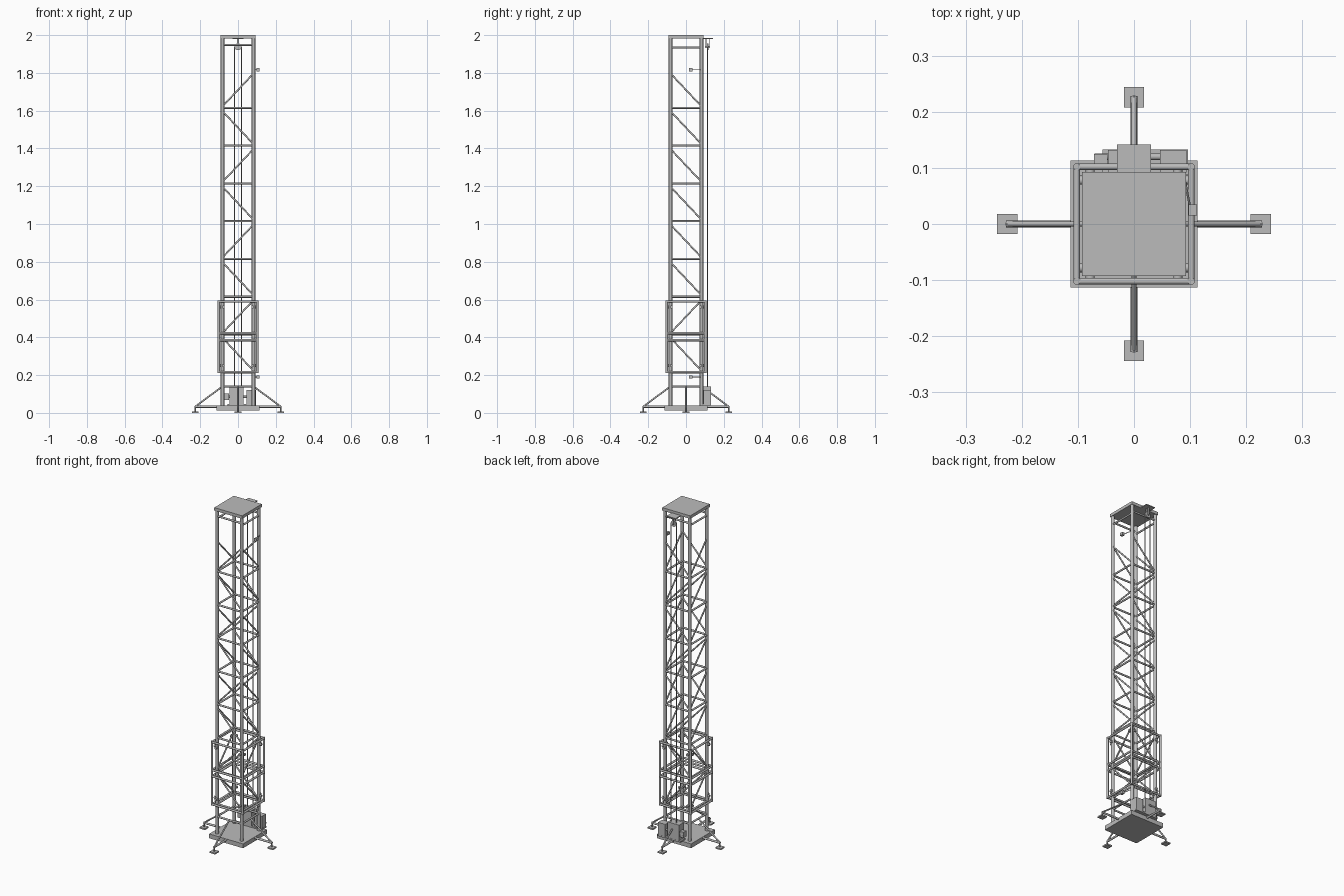
import bpy, bmesh
from math import radians
from mathutils import Vector, Matrix

if "Cube" in bpy.data.objects:
    bpy.data.objects.remove(bpy.data.objects["Cube"])

GREY = (0.5, 0.5, 0.5, 1)
grey = bpy.data.materials.new("steel grey")
grey.use_nodes = True
grey.diffuse_color = GREY
grey.node_tree.nodes["Principled BSDF"].inputs["Base Color"].default_value = GREY


def finish(name, bm, smooth=False):
    mesh = bpy.data.meshes.new(name)
    bm.to_mesh(mesh)
    bm.free()
    mesh.materials.append(grey)
    obj = bpy.data.objects.new(name, mesh)
    bpy.context.collection.objects.link(obj)
    if smooth:
        bpy.ops.object.select_all(action="DESELECT")
        obj.select_set(True)
        bpy.context.view_layer.objects.active = obj
        bpy.ops.object.shade_smooth_by_angle(angle=radians(40))


def add_box(bm, centre, size):
    m = Matrix.Translation(centre) @ Matrix.Diagonal((*size, 1))
    bmesh.ops.create_cube(bm, size=1, matrix=m)


def add_rod(bm, a, b, r, sides=12):
    """Round bar from a to b."""
    a, b = Vector(a), Vector(b)
    turn = (b - a).to_track_quat("Z", "Y").to_matrix().to_4x4()
    bmesh.ops.create_cone(bm, cap_ends=True, segments=sides, radius1=r, radius2=r,
                          depth=(b - a).length,
                          matrix=Matrix.Translation((a + b) / 2) @ turn)


def box(name, centre, size):
    bm = bmesh.new()
    add_box(bm, centre, size)
    finish(name, bm)


def add_ring(bm, half, z, r):
    """Four round bars forming a horizontal square."""
    for s in (-half, half):
        add_rod(bm, (-half, s, z), (half, s, z), r)
        add_rod(bm, (s, -half, z), (s, half, z), r)


CORNERS = [(x, y) for x in (-1, 1) for y in (-1, 1)]
P = 0.082

# Base and top plates
box("base_plate", (0, 0, 0.026), (0.226, 0.226, 0.026))
box("top_plate", (0, 0, 1.991), (0.186, 0.186, 0.018))

# Mast corner posts
bm = bmesh.new()
for x, y in CORNERS:
    add_rod(bm, (x * P, y * P, 0.037), (x * P, y * P, 1.984), 0.0095, 16)
finish("mast_posts", bm, True)

# Mast horizontals
levels = [0.215 + 0.2 * i for i in range(8)]
bm = bmesh.new()
for z in [0.14] + levels:
    add_ring(bm, P, z, 0.0055)
for s in (-P, P):
    add_rod(bm, (-P, s, 1.948), (P, s, 1.948), 0.0055)
    add_rod(bm, (s, -P, 1.934), (s, P, 1.934), 0.0055)
finish("mast_horizontals", bm, True)

# Mast diagonals: alternating on front and back, mostly repeating on the sides
bm = bmesh.new()
for i, z in enumerate(levels):
    lo, hi = z + 0.008, z + 0.182
    fx = P if i % 2 else -P
    sy = P if i == 1 else -P
    for s in (-P, P):
        add_rod(bm, (-fx, s, lo), (fx, s, hi), 0.0045)
        add_rod(bm, (s, -sy, lo), (s, sy, hi), 0.0045)
finish("mast_diagonals", bm, True)

# Carriage sleeve around the mast
C = 0.102
bm = bmesh.new()
for x, y in CORNERS:
    add_rod(bm, (x * C, y * C, 0.21), (x * C, y * C, 0.596), 0.0065)
for z in (0.216, 0.385, 0.422, 0.59):
    add_ring(bm, C, z, 0.006)
finish("carriage_frame", bm, True)

# Guide rollers inside the carriage corners
bm = bmesh.new()
for x, y in CORNERS:
    for z in (0.25, 0.56):
        add_rod(bm, (x * 0.092, y * 0.078, z), (x * 0.102, y * 0.078, z), 0.008)
        add_rod(bm, (x * 0.078, y * 0.092, z), (x * 0.078, y * 0.102, z), 0.008)
finish("guide_rollers", bm, True)

# Outriggers with braces, screws and foot pads on four sides
for name, angle in (("left", 0), ("back", 90), ("right", 180), ("front", 270)):
    bm = bmesh.new()
    add_rod(bm, (0.1, 0, 0.033), (0.228, 0, 0.033), 0.006)
    add_rod(bm, (0.083, 0, 0.14), (0.224, 0, 0.035), 0.0045)
    add_rod(bm, (0.226, 0, 0.006), (0.226, 0, 0.036), 0.004)
    add_box(bm, (0.226, 0, 0.004), (0.036, 0.036, 0.008))
    bm.transform(Matrix.Rotation(radians(angle), 4, "Z"))
    finish(name + "_outrigger", bm, True)

# Winch at the back
box("winch_bed", (0.02, 0.11, 0.043), (0.152, 0.046, 0.008))
box("winch_housing", (-0.008, 0.109, 0.093), (0.076, 0.046, 0.096))
box("winch_motor", (0.07, 0.112, 0.084), (0.048, 0.04, 0.074))
box("winch_brake", (-0.059, 0.112, 0.085), (0.024, 0.026, 0.034))
bm = bmesh.new()
add_rod(bm, (-0.07, 0.12, 0.085), (0.056, 0.12, 0.085), 0.006)
finish("winch_shaft", bm, True)

# Head bracket and pulley, its axle pointing front to back
box("pulley_bracket", (0, 0.116, 1.983), (0.06, 0.052, 0.005))
bm = bmesh.new()
add_rod(bm, (0, 0.11, 1.938), (0, 0.12, 1.938), 0.018, 20)
finish("pulley_wheel", bm, True)
bm = bmesh.new()
for y in (0.106, 0.124):
    add_box(bm, (0, y, 1.957), (0.01, 0.003, 0.05))
add_rod(bm, (0, 0.1, 1.938), (0, 0.128, 1.938), 0.004)
finish("pulley_hanger", bm, True)

# Hoist cables
bm = bmesh.new()
for x in (-0.018, 0.018):
    add_rod(bm, (x, 0.115, 0.13), (x, 0.115, 1.938), 0.0025, 8)
finish("hoist_cables", bm, True)

# Limit switches on arms
for name, z in (("lower", 0.19), ("upper", 1.817)):
    bm = bmesh.new()
    add_rod(bm, (0.09, 0.08, z), (0.1, 0.03, z), 0.002, 8)
    add_box(bm, (0.105, 0.025, z), (0.015, 0.02, 0.017))
    finish(name + "_limit_switch", bm)
